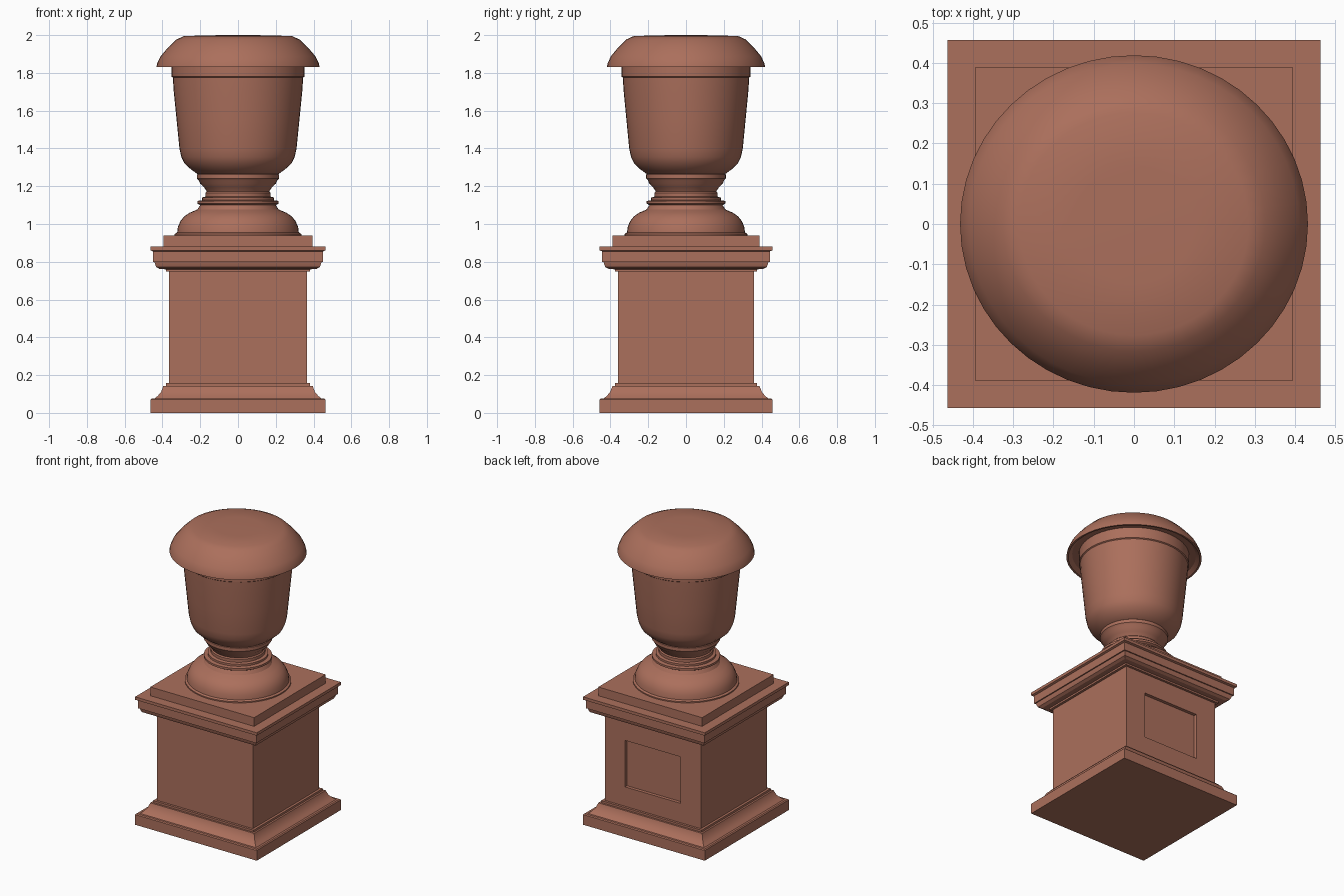
import bpy, bmesh, math

if "Cube" in bpy.data.objects:
    bpy.data.objects.remove(bpy.data.objects["Cube"])

terracotta = bpy.data.materials.new("terracotta")
terracotta.diffuse_color = (0.41, 0.16, 0.107, 1)
terracotta.use_nodes = True
terracotta.node_tree.nodes["Principled BSDF"].inputs["Base Color"].default_value = terracotta.diffuse_color


def finish(bm, name, angle):
    bmesh.ops.recalc_face_normals(bm, faces=bm.faces)
    mesh = bpy.data.meshes.new(name)
    bm.to_mesh(mesh)
    bm.free()
    mesh.materials.append(terracotta)
    obj = bpy.data.objects.new(name, mesh)
    bpy.context.collection.objects.link(obj)
    bpy.ops.object.select_all(action='DESELECT')
    obj.select_set(True)
    bpy.context.view_layer.objects.active = obj
    bpy.ops.object.shade_smooth_by_angle(angle=math.radians(angle))
    return obj


def stack(bm, rings):
    """Join rings of coordinates into a closed solid."""
    loops = [[bm.verts.new(p) for p in ring] for ring in rings]
    n = len(loops[0])
    for a, b in zip(loops, loops[1:]):
        for i in range(n):
            j = (i + 1) % n
            bm.faces.new((a[i], a[j], b[j], b[i]))
    bm.faces.new(loops[0][::-1])
    bm.faces.new(loops[-1])


def square_part(name, profile, angle=20):
    bm = bmesh.new()
    corners = [(-1, -1), (1, -1), (1, 1), (-1, 1)]
    stack(bm, [[(x * r, y * (r - 0.006), z) for x, y in corners] for r, z in profile])
    return finish(bm, name, angle)


def round_part(name, profile, angle=30, sides=48):
    bm = bmesh.new()
    turn = [2 * math.pi * i / sides for i in range(sides)]
    stack(bm, [[(r * math.cos(t), r * 0.97 * math.sin(t), z) for t in turn] for r, z in profile])
    return finish(bm, name, angle)


# Pedestal base with cove moulding
square_part("pedestal_base", [
    (.463, 0), (.463, .07), (.457, .076), (.442, .076), (.425, .09), (.408, .11),
    (.398, .135), (.395, .143), (.382, .143), (.382, .157), (.36, .157)])

# Shaft with one recessed panel on the back
bm = bmesh.new()
stack(bm, [[(x * .365, y * .36, z) for x, y in ((-1, -1), (1, -1), (1, 1), (-1, 1))]
           for z in (.15, .76)])
bmesh.ops.recalc_face_normals(bm, faces=bm.faces)
back = max(bm.faces, key=lambda f: f.calc_center_median().y)
bmesh.ops.inset_individual(bm, faces=[back], thickness=.1)
mid = back.calc_center_median().z
for v in back.verts:
    v.co.x = math.copysign(.212, v.co.x)
    v.co.z = .61 if v.co.z > mid else .29
bmesh.ops.inset_individual(bm, faces=[back], thickness=.002, depth=-.02)
finish(bm, "pedestal_shaft", 20)

# Cornice and the plinth under the urn
square_part("pedestal_cornice", [
    (.36, .748), (.382, .748), (.382, .76), (.415, .762), (.433, .772), (.44, .79),
    (.442, .80), (.45, .80), (.45, .855), (.463, .86), (.463, .88)])
square_part("urn_plinth", [(.395, .875), (.395, .94)])

# Urn foot and stem
round_part("urn_foot", [
    (.335, .938), (.335, .948), (.322, .955), (.318, .985), (.305, 1.015), (.285, 1.04),
    (.255, 1.06), (.215, 1.077), (.2, 1.1), (.215, 1.108), (.215, 1.122), (.19, 1.126),
    (.19, 1.14), (.172, 1.145), (.172, 1.165), (.165, 1.172), (.18, 1.195), (.2, 1.213),
    (.207, 1.23), (.217, 1.24), (.217, 1.262), (.2, 1.275)])

# Urn body with collar
round_part("urn_body", [
    (.19, 1.258), (.215, 1.265), (.25, 1.29), (.283, 1.32), (.3, 1.355), (.31, 1.40),
    (.325, 1.55), (.34, 1.70), (.345, 1.775), (.352, 1.78), (.352, 1.87)])

# Domed lid with overhanging lip
round_part("urn_lid", [
    (.34, 1.855), (.395, 1.85), (.42, 1.83), (.432, 1.83), (.428, 1.85), (.41, 1.888),
    (.37, 1.935), (.326, 1.977), (.285, 1.995), (.15, 1.999), (.03, 2.0)], 25)
